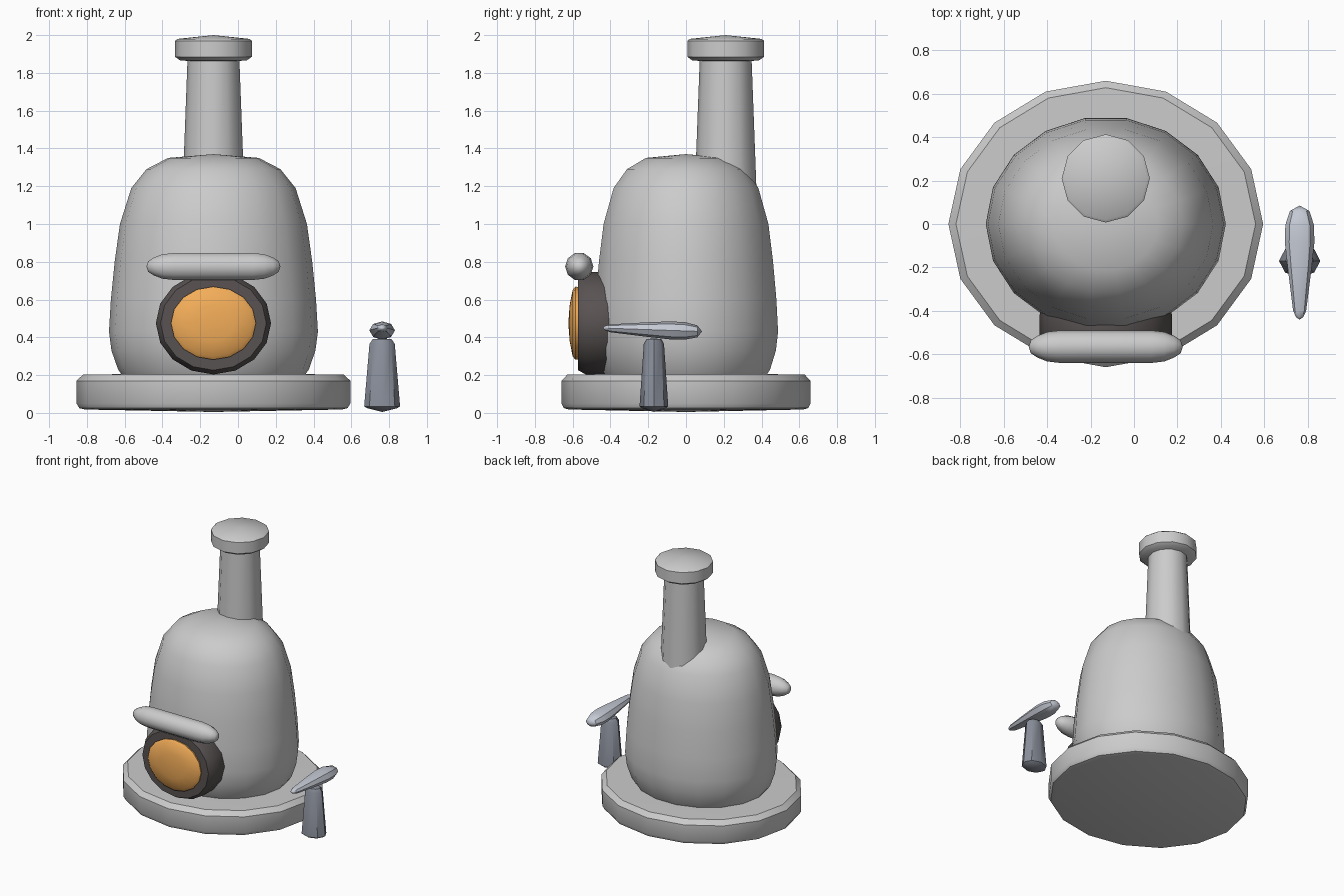
import bpy, bmesh, math

if "Cube" in bpy.data.objects:
    bpy.data.objects.remove(bpy.data.objects["Cube"])


def material(name, rgb):
    m = bpy.data.materials.new(name)
    m.diffuse_color = (*rgb, 1)
    m.use_nodes = True
    m.node_tree.nodes["Principled BSDF"].inputs["Base Color"].default_value = m.diffuse_color
    return m


def lathe(name, profile, sides, centre, axis='Z', scale=(1, 1), start=0, mat=None, tilt=0, angle=40):
    """Sweep (radius, height) points round an axis; scale squashes the section."""
    bm = bmesh.new()
    rings = []
    for r, h in profile:
        ring = []
        for i in range(1 if r == 0 else sides):
            a = math.radians(start) + math.tau * i / sides
            u, v = r * scale[0] * math.cos(a), r * scale[1] * math.sin(a)
            p = {'Z': (u, v, h), 'Y': (u, h, v + tilt * h), 'X': (h, u, v)}[axis]
            ring.append(bm.verts.new([p[k] + centre[k] for k in range(3)]))
        rings.append(ring)
    for a, b in zip(rings, rings[1:]):
        for i in range(sides):
            j = (i + 1) % sides
            quad = [a[i % len(a)], a[j % len(a)], b[j % len(b)], b[i % len(b)]]
            bm.faces.new(list(dict.fromkeys(quad)))
    for ring in (rings[0], rings[-1]):
        if len(ring) > 1:
            bm.faces.new(ring)
    bmesh.ops.recalc_face_normals(bm, faces=bm.faces)
    mesh = bpy.data.meshes.new(name)
    bm.to_mesh(mesh)
    bm.free()
    ob = bpy.data.objects.new(name, mesh)
    bpy.context.collection.objects.link(ob)
    if mat:
        mesh.materials.append(mat)
    bpy.ops.object.select_all(action='DESELECT')
    ob.select_set(True)
    bpy.context.view_layer.objects.active = ob
    bpy.ops.object.shade_smooth_by_angle(angle=math.radians(angle))
    return ob


soot = material("soot", (0.10, 0.085, 0.085))
glow = material("glow", (0.90, 0.42, 0.10))
iron = material("iron", (0.25, 0.27, 0.32))
steel = material("steel", (0.55, 0.58, 0.65))
X = -0.13

# Stone base and domed furnace body
lathe("base", [(0, 0.005), (0.68, 0.018), (0.71, 0.025), (0.725, 0.05), (0.725, 0.17),
               (0.69, 0.203), (0, 0.21)], 16, (X, 0, 0), scale=(1, 0.91))
lathe("furnace_body", [(0, 0.18), (0.47, 0.18), (0.505, 0.23), (0.54, 0.33), (0.553, 0.43),
                       (0.543, 0.6), (0.523, 0.8), (0.495, 1.0), (0.435, 1.19), (0.355, 1.29),
                       (0.24, 1.35), (0, 1.37)], 18, (X, 0, 0), scale=(1, 0.895))

# Chimney and its cap
lathe("chimney", [(0.17, 1.0), (0.137, 1.88)], 12, (X, 0.21, 0), start=90)
lathe("chimney_cap", [(0, 1.86), (0.175, 1.865), (0.203, 1.885), (0.203, 1.97),
                      (0.19, 1.98), (0, 2.0)], 12, (X, 0.21, 0), start=90)

# Fire opening: dark surround, glowing dome, lintel
lathe("door_surround", [(0.295, -0.38), (0.305, -0.42), (0.305, -0.53), (0.28, -0.572), (0, -0.575)],
      16, (X, 0, 0.475), 'Y', (1, 0.89), mat=soot)
lathe("fire", [(0.22, -0.56), (0.225, -0.585), (0.205, -0.6), (0.11, -0.616), (0, -0.623)],
      16, (X, 0, 0.475), 'Y', (1, 0.86), mat=glow)
lathe("lintel", [(0, -0.355), (0.03, -0.345), (0.05, -0.315), (0.068, -0.27), (0.075, -0.21),
                 (0.075, 0.21), (0.068, 0.27), (0.05, 0.315), (0.03, 0.345), (0, 0.355)],
      10, (X, -0.565, 0.775), 'X')

# Anvil stand and horn
lathe("anvil_stand", [(0, 0.005), (0.08, 0.025), (0.095, 0.035), (0.067, 0.365), (0.05, 0.39), (0, 0.395)],
      8, (0.763, -0.17, 0), scale=(1, 0.8), mat=iron)
lathe("anvil_horn", [(0, -0.265), (0.016, -0.255), (0.03, -0.225), (0.056, -0.02), (0.068, 0.09),
                     (0.066, 0.17), (0.045, 0.235), (0, 0.26)],
      8, (0.763, -0.175, 0.44), 'Y', (1, 0.7), mat=steel, tilt=-0.035)
